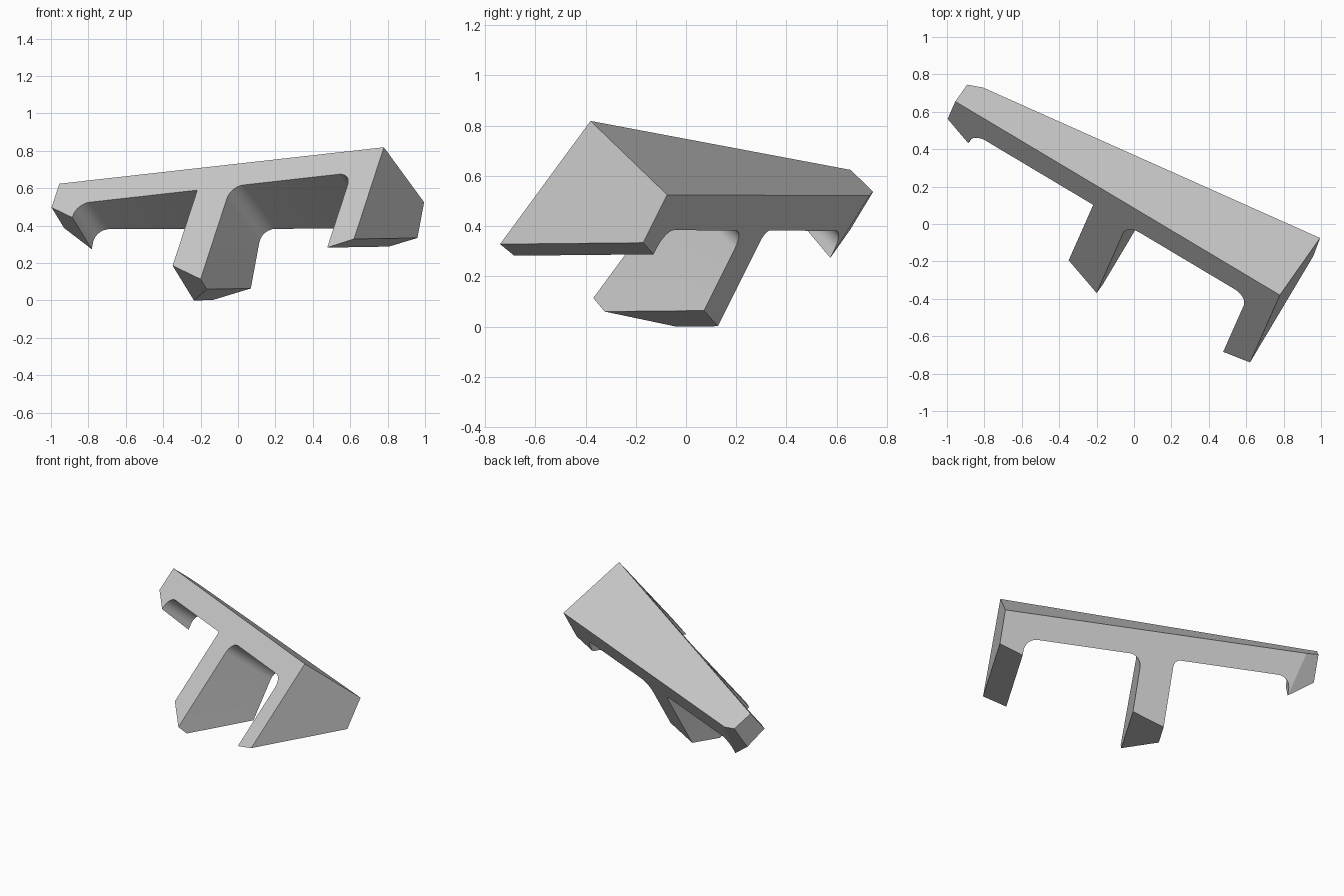
import bpy, bmesh, math
from mathutils import Vector, Matrix

if "Cube" in bpy.data.objects:
    bpy.data.objects.remove(bpy.data.objects["Cube"])

# Tilted frame: u runs along the beam, v down the legs, w through the depth
origin = Vector((0.78, -0.38, 0.82))
u = Vector((-0.855, 0.510, -0.096)).normalized()
v = Vector((-0.254, -0.572, -0.779))
v = (v - u * v.dot(u)).normalized()
w = -u.cross(v)

LEG = 1.1      # raw leg length, trimmed by the cuts
BEAM = 0.156   # beam thickness
STEPS = 8


def inner_corner(cu, side, r):
    """Rounded corner under the beam; side = +1 if the gap lies towards +u.
    Ordered from the leg wall to the beam underside."""
    mu, mv = cu + side * r, BEAM + r
    return [(mu - side * r * math.cos(t), mv - r * math.sin(t))
            for t in (math.pi / 2 * i / STEPS for i in range(STEPS + 1))]


def profile(r_mid):
    """Comb outline with three legs; r_mid is the fillet left of the middle leg."""
    r = 0.08
    pts = [(0, 0), (0, LEG), (0.156, LEG)]
    pts += inner_corner(0.156, 1, r)
    pts += inner_corner(0.911, -1, r)[::-1]
    pts += [(0.911, LEG), (1.121, LEG)]
    pts += inner_corner(1.121, 1, r_mid)
    pts += inner_corner(1.874, -1, r)[::-1]
    pts += [(1.874, LEG), (2.03, LEG), (2.03, 0)]
    return pts


# Extruded comb, with the one tapering fillet
bm = bmesh.new()
front = [bm.verts.new((a, b, 0)) for a, b in profile(0.004)]
back = [bm.verts.new((a, b, 0.75)) for a, b in profile(0.09)]
bm.faces.new(front)
bm.faces.new(back[::-1])
n = len(front)
for i in range(n):
    j = (i + 1) % n
    bm.faces.new((front[j], front[i], back[i], back[j]))
bmesh.ops.recalc_face_normals(bm, faces=bm.faces)

# Slanted cuts: keep a*u + b*v + c*w <= d
cuts = [
    ((-0.256, 1, 0.808), 0.629),            # foot soles
    ((0.152, -0.193, 1), 0.475),            # back
    ((0.562, 1, -0.10), 1.304),             # front left slope
    ((0.487, -0.10, 1), 0.14 + 0.487 * 2.03),  # back left corner
]
for normal, d in cuts:
    no = Vector(normal)
    bmesh.ops.triangulate(bm, faces=bm.faces[:])
    bmesh.ops.bisect_plane(bm, geom=bm.verts[:] + bm.edges[:] + bm.faces[:],
                           plane_co=no * (d / no.length_squared), plane_no=no,
                           clear_outer=True, dist=1e-5)
    bmesh.ops.holes_fill(bm, edges=[e for e in bm.edges if e.is_boundary], sides=0)

bmesh.ops.triangulate(bm, faces=bm.faces[:])
bmesh.ops.dissolve_limit(bm, angle_limit=math.radians(0.3),
                         verts=bm.verts[:], edges=bm.edges[:])

# Into the world frame
frame = Matrix((u, v, w)).transposed().to_4x4()
frame.translation = origin
bmesh.ops.transform(bm, matrix=frame, verts=bm.verts[:])
bmesh.ops.recalc_face_normals(bm, faces=bm.faces)
low = min(p.co.z for p in bm.verts)
bmesh.ops.translate(bm, vec=(0, 0, -low), verts=bm.verts[:])

mesh = bpy.data.meshes.new("three_legged_comb")
bm.to_mesh(mesh)
bm.free()
obj = bpy.data.objects.new("three_legged_comb", mesh)
bpy.context.collection.objects.link(obj)
bpy.context.view_layer.objects.active = obj
obj.select_set(True)
bpy.ops.object.shade_smooth_by_angle(angle=math.radians(14))
